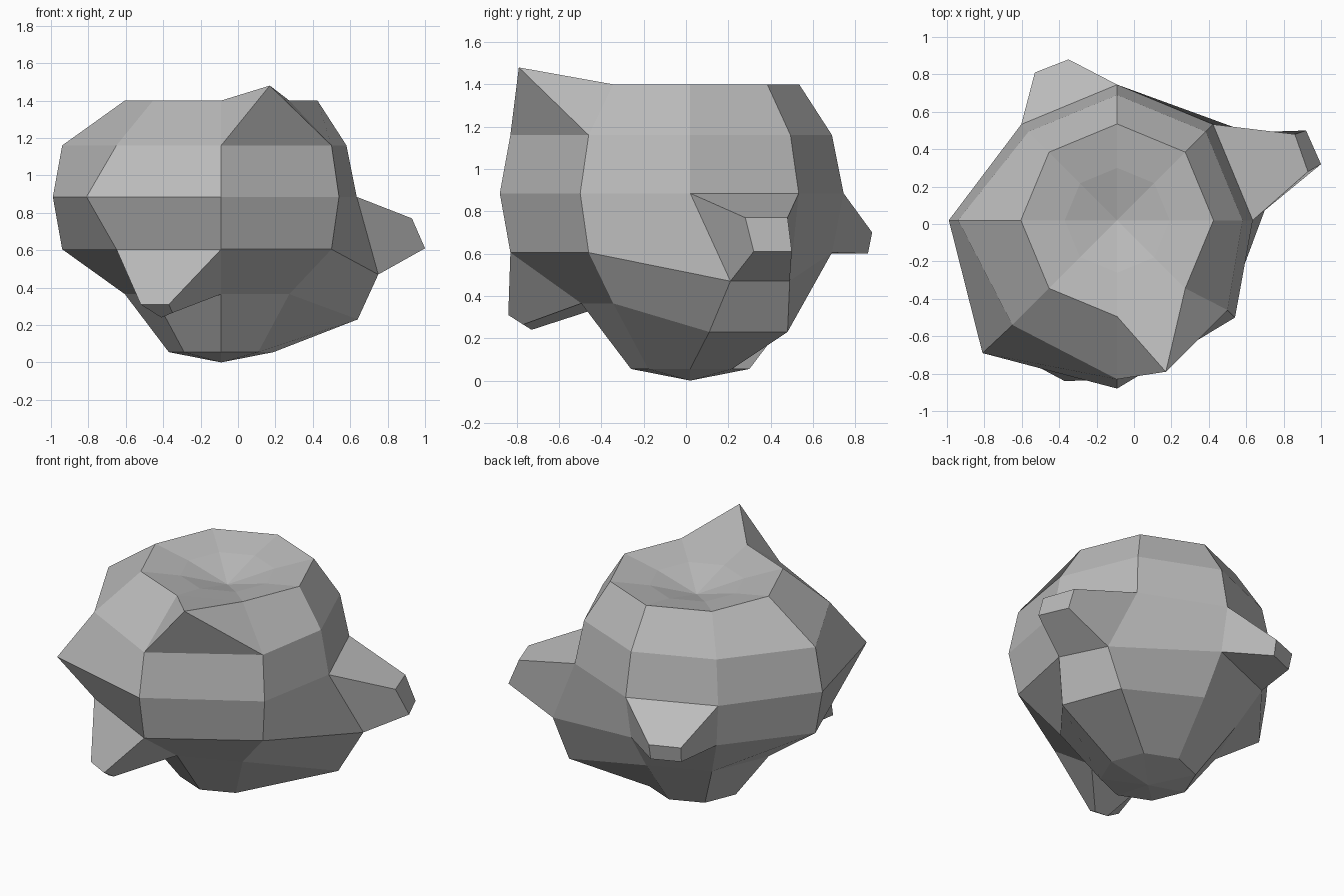
import bpy
import bmesh
from math import cos, sin, pi
from mathutils import Vector

default_cube = bpy.data.objects.get("Cube")
if default_cube:
    bpy.data.objects.remove(default_cube, do_unlink=True)

SEGMENTS = 8
AXIS = Vector((-0.09, 0.02, 0))
LEFT, BACK_LEFT, BACK, BACK_RIGHT, RIGHT, FRONT_RIGHT, FRONT, FRONT_LEFT = range(SEGMENTS)
SOLE, UNDER, LOW, MIDDLE, HIGH, RIM, DISH = range(7)

# Height and radius of each ring, from the underside to the dished top
profile = [(0.055, 0.28), (0.365, 0.515), (0.605, 0.67), (0.885, 0.725),
           (1.16, 0.67), (1.40, 0.515), (1.355, 0.28)]

# Corners pulled away from the round body
moved = {
    (LOW, LEFT): (0.75, 0.21, 0.47),
    (LOW, BACK_LEFT): (0.61, 0.49, 0.47),
    (UNDER, LEFT): (0.64, 0.11, 0.23),
    (UNDER, BACK_LEFT): (0.50, 0.48, 0.23),
}
for level, side, mid in ((LOW, 0, 0), (MIDDLE, 0.05, 1), (HIGH, 0, 0)):
    z = profile[level][0]
    moved[level, FRONT] = (AXIS.x, -0.83 - side, z)
    moved[level, RIGHT] = (-0.94 - side, AXIS.y, z)
    moved[level, FRONT_LEFT] = (0.50 + 0.8 * side, -0.46 - 0.8 * side, z)
    moved[level, FRONT_RIGHT] = (-0.65 - 0.16 * mid, -0.54 - 0.15 * mid, z)

bm = bmesh.new()


def ring_corner(level, k):
    z, r = profile[level]
    angle = 2 * pi * k / SEGMENTS
    round_spot = AXIS + Vector((r * cos(angle), r * sin(angle), z))
    return bm.verts.new(moved.get((level, k), round_spot))


rings = [[ring_corner(level, k) for k in range(SEGMENTS)] for level in range(len(profile))]
bottom = bm.verts.new(AXIS)
top = bm.verts.new(AXIS + Vector((0, 0, 1.275)))

# Body walls and the two end fans
wall = {}
for k in range(SEGMENTS):
    n = (k + 1) % SEGMENTS
    bm.faces.new((bottom, rings[SOLE][n], rings[SOLE][k]))
    bm.faces.new((top, rings[DISH][k], rings[DISH][n]))
    for level in range(DISH):
        low, high = rings[level], rings[level + 1]
        wall[level, k] = bm.faces.new((low[k], low[n], high[n], high[k]))


def pull_knob(face, tips):
    """Replace a wall panel by a tapering knob with the given end corners."""
    base = list(face.verts)
    bm.faces.remove(face)
    ends = [bm.verts.new(t) for t in tips]
    bm.faces.new(ends)
    for i in range(4):
        j = (i + 1) % 4
        bm.faces.new((base[i], base[j], ends[j], ends[i]))


# Left knob, back knob and front foot
pull_knob(wall[LOW, LEFT], [(1.0, 0.32, 0.61), (0.92, 0.5, 0.61),
                            (0.86, 0.48, 0.77), (0.93, 0.28, 0.77)])
pull_knob(wall[LOW, BACK], [(-0.35, 0.86, 0.6), (-0.52, 0.79, 0.6),
                            (-0.53, 0.81, 0.7), (-0.35, 0.88, 0.7)])
pull_knob(wall[UNDER, FRONT_RIGHT], [(-0.41, -0.73, 0.24), (-0.35, -0.77, 0.265),
                                     (-0.37, -0.84, 0.31), (-0.52, -0.76, 0.31)])

# Pointed horn at the top front
horn = bmesh.ops.poke(bm, faces=[wall[HIGH, FRONT]])
horn["verts"][0].co = (0.17, -0.79, 1.48)

bmesh.ops.recalc_face_normals(bm, faces=bm.faces[:])
mesh = bpy.data.meshes.new("boulder")
bm.to_mesh(mesh)
bm.free()

# Plain stone colour
stone = bpy.data.materials.new("stone_grey")
stone.use_nodes = True
grey = (0.5, 0.5, 0.5, 1)
stone.diffuse_color = grey
stone.node_tree.nodes["Principled BSDF"].inputs["Base Color"].default_value = grey
mesh.materials.append(stone)

boulder = bpy.data.objects.new("boulder", mesh)
bpy.context.collection.objects.link(boulder)
